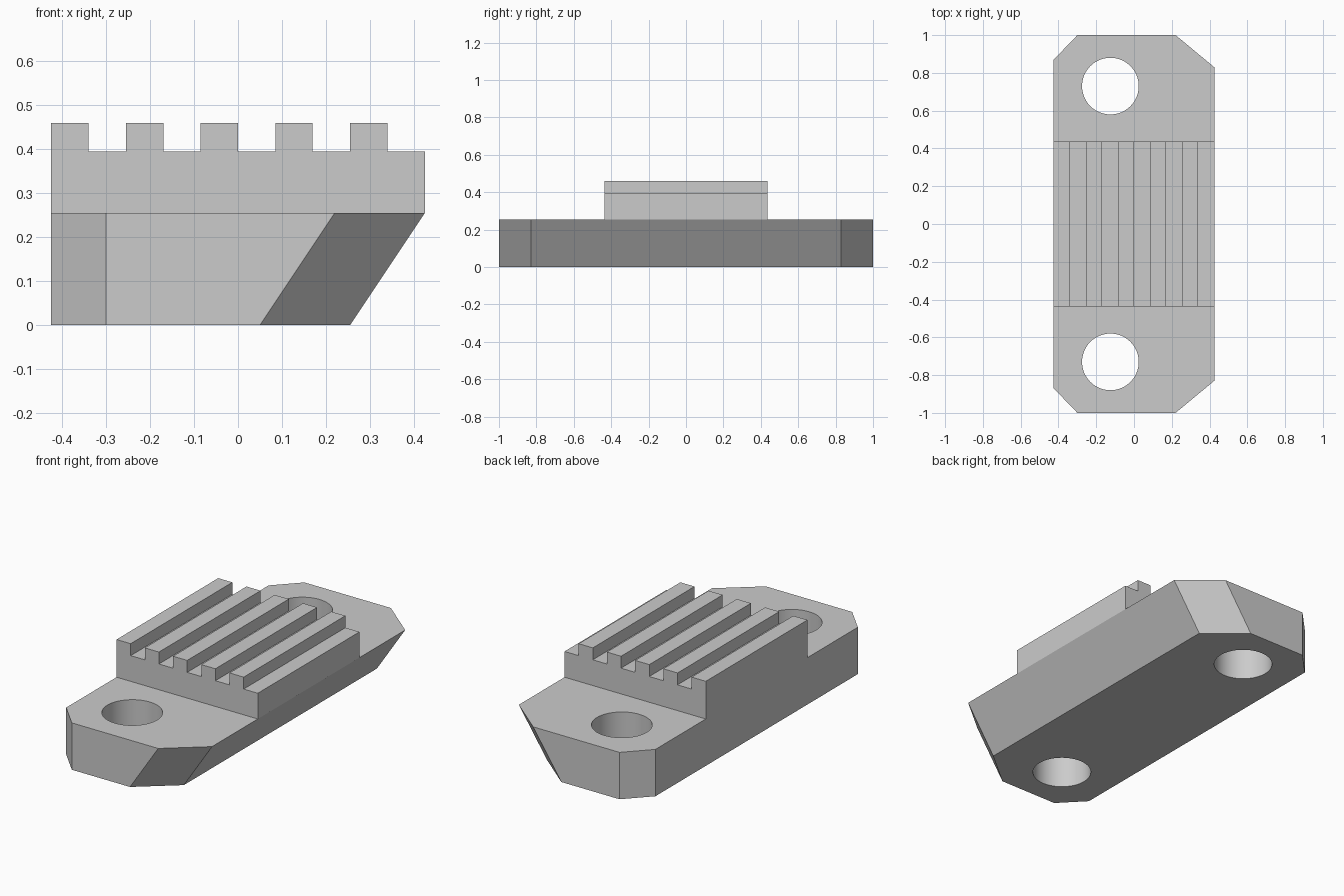
import bpy
import bmesh
import math

if "Cube" in bpy.data.objects:
    bpy.data.objects.remove(bpy.data.objects["Cube"], do_unlink=True)

HALF_W = 0.425      # half width
BASE_H = 0.255      # base thickness
SLANT = 0.17        # inward lean of the +x side at the bottom
PAD_Y = 0.437       # half length of the ribbed pad
GROOVE_Z, RIB_Z = 0.395, 0.46

grey = bpy.data.materials.new("plain grey")
grey.use_nodes = True
grey.diffuse_color = (0.6, 0.6, 0.6, 1)
grey.node_tree.nodes["Principled BSDF"].inputs["Base Color"].default_value = (0.6, 0.6, 0.6, 1)


def loft(name, ring_a, ring_b):
    """Closed solid between two matching rings of points."""
    bm = bmesh.new()
    a = [bm.verts.new(p) for p in ring_a]
    b = [bm.verts.new(p) for p in ring_b]
    bm.faces.new(a)
    bm.faces.new(b)
    for i in range(len(a)):
        j = (i + 1) % len(a)
        bm.faces.new((a[i], a[j], b[j], b[i]))
    bmesh.ops.recalc_face_normals(bm, faces=bm.faces)
    mesh = bpy.data.meshes.new(name)
    bm.to_mesh(mesh)
    bm.free()
    mesh.materials.append(grey)
    obj = bpy.data.objects.new(name, mesh)
    bpy.context.collection.objects.link(obj)
    return obj


# Base plate: chamfered outline, with the +x side slanting inward to the bottom
half = [(0.425, 0.83), (0.22, 1.0), (-0.30, 1.0), (-0.425, 0.87)]
outline = half + [(x, -y) for x, y in reversed(half)]
bottom = [(x - SLANT if x > 0 else x, y, 0) for x, y in outline]
top = [(x, y, BASE_H) for x, y in outline]
base = loft("base_plate", bottom, top)

# Mounting holes through both ends
for side in (-1, 1):
    bpy.ops.mesh.primitive_cylinder_add(vertices=64, radius=0.15, depth=1,
                                        location=(-0.125, side * 0.73, BASE_H / 2))
    cutter = bpy.context.object
    cutter.name = "hole_cutter"
    cutter.hide_render = True
    cutter.data.materials.append(grey)
    cut = base.modifiers.new("mounting_hole", 'BOOLEAN')
    cut.operation = 'DIFFERENCE'
    cut.solver = 'EXACT'
    cut.object = cutter
    bpy.ops.object.select_all(action='DESELECT')
    base.select_set(True)
    bpy.context.view_layer.objects.active = base
    bpy.ops.object.modifier_apply(modifier=cut.name)
    bpy.data.objects.remove(cutter, do_unlink=True)

bpy.ops.object.shade_smooth_by_angle(angle=math.radians(20))

# Ribbed pad: alternating rib and groove profile extruded along y
step = 2 * HALF_W / 10
profile = [(-HALF_W, BASE_H)]
for i in range(10):
    z = GROOVE_Z if i % 2 else RIB_Z
    profile += [(-HALF_W + i * step, z), (-HALF_W + (i + 1) * step, z)]
profile.append((HALF_W, BASE_H))
loft("ribbed_pad",
     [(x, -PAD_Y, z) for x, z in profile],
     [(x, PAD_Y, z) for x, z in profile])
